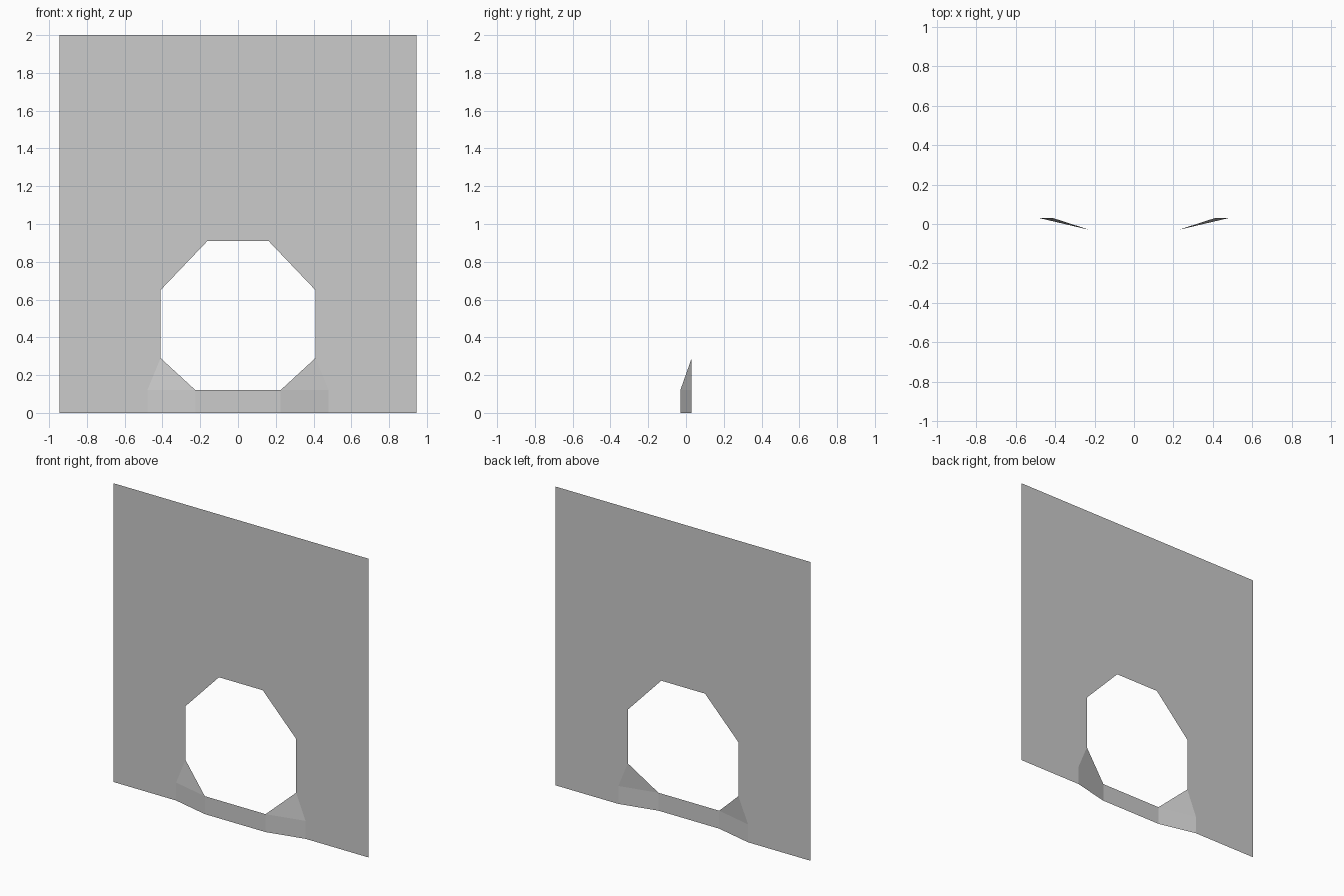
import bpy
import bmesh

if "Cube" in bpy.data.objects:
    bpy.data.objects.remove(bpy.data.objects["Cube"])

BACK, FRONT = 0.03, -0.03      # depth of the wall and of the raised sill
W, H = 0.945, 2.0              # half width and height


def wall(points):
    return [(x, BACK, z) for x, z in points]


def sill(points):
    return [(x, FRONT, z) for x, z in points]


bm = bmesh.new()


def strip(a, b):
    """Join two point rows with quads facing the front."""
    va = [bm.verts.new(p) for p in a]
    vb = [bm.verts.new(p) for p in b]
    for i in range(len(a) - 1):
        bm.faces.new((va[i], vb[i], vb[i + 1], va[i + 1]))


# Right half of the flat wall, from the opening out to the border
inner = wall([(0.48, 0), (0.48, 0.12), (0.41, 0.29), (0.41, 0.65), (0.162, 0.91), (0, 0.91)])
outer = wall([(W, 0), (W, 0.12), (W, 0.29), (W, 0.65), (W, H), (0, H)])
strip(inner, outer)

# Forward sill under the opening, and the slope back to the wall
middle = sill([(0, 0), (0, 0.12)])
bend = sill([(0.225, 0), (0.225, 0.12)])
strip(middle, bend)
strip(bend, inner[:2])

# Slanted corner triangle above the slope
bm.faces.new([bm.verts.new(p) for p in (bend[1], inner[1], inner[2])])

bmesh.ops.remove_doubles(bm, verts=bm.verts[:], dist=1e-4)
mesh = bpy.data.meshes.new("wall_with_opening")
bm.to_mesh(mesh)
bm.free()

panel = bpy.data.objects.new("wall_with_opening", mesh)
bpy.context.collection.objects.link(panel)

# Left half
mirror = panel.modifiers.new("mirror", 'MIRROR')
mirror.use_axis = (True, False, False)
mirror.use_clip = True
